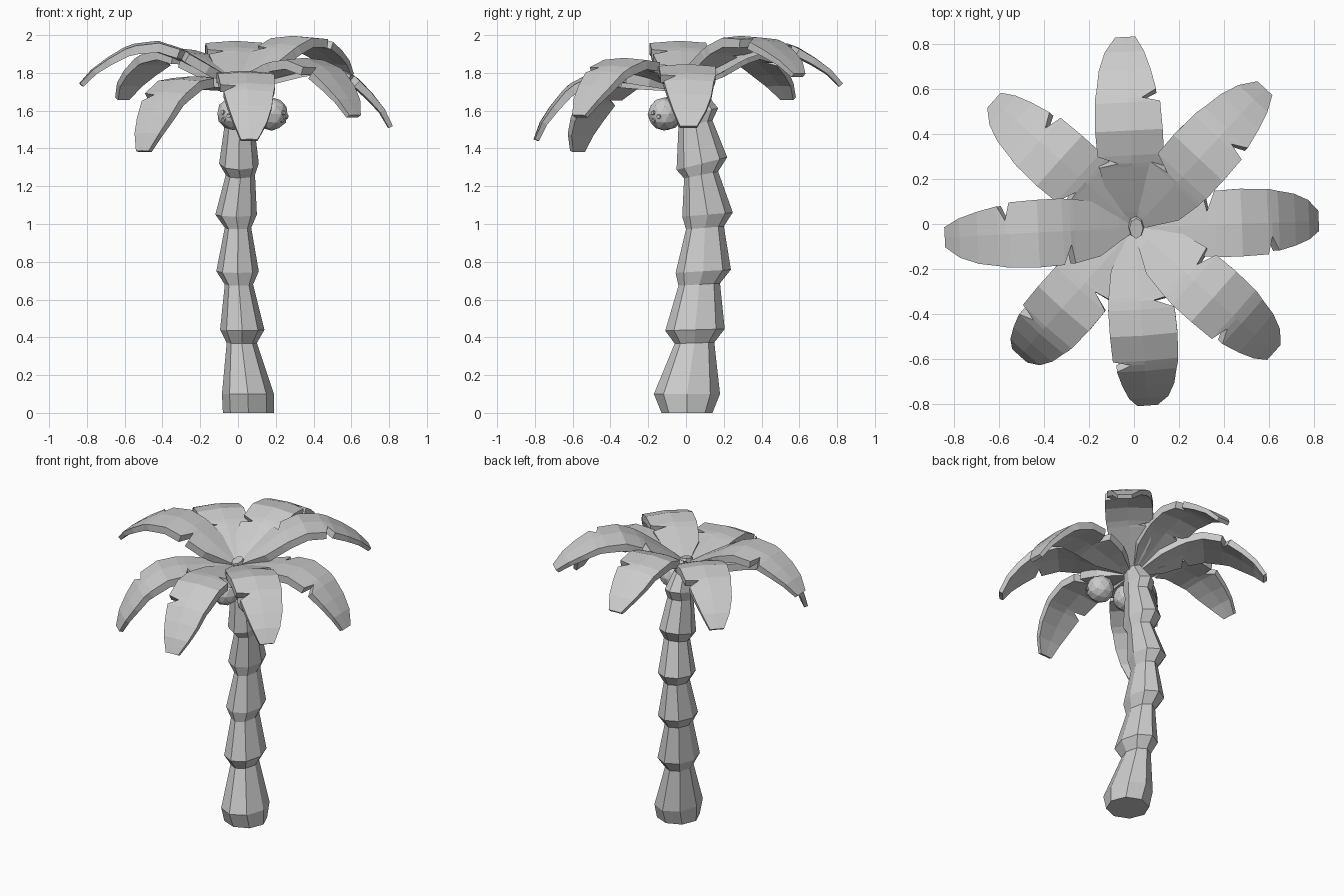
import bpy, bmesh, math
from mathutils import Matrix, Vector

cube = bpy.data.objects.get("Cube")
if cube:
    bpy.data.objects.remove(cube)

grey = bpy.data.materials.new("plain grey")
grey.use_nodes = True
colour = (0.6, 0.6, 0.6, 1)
grey.diffuse_color = colour
grey.node_tree.nodes["Principled BSDF"].inputs["Base Color"].default_value = colour


def finish(bm, name):
    bmesh.ops.recalc_face_normals(bm, faces=bm.faces)
    mesh = bpy.data.meshes.new(name)
    bm.to_mesh(mesh)
    bm.free()
    mesh.materials.append(grey)
    obj = bpy.data.objects.new(name, mesh)
    bpy.context.collection.objects.link(obj)
    return obj


# Trunk rings: height, x range, y range, backward slope
RINGS = [(0, -.08, .19, -.13, .14, 0), (.1, -.085, .19, -.17, .18, 0),
         (.37, -.06, .1, -.06, .15, .03), (.44, -.095, .14, -.11, .205, .03),
         (.68, -.07, .08, -.04, .18, .06), (.75, -.115, .11, -.055, .238, .06),
         (.98, -.07, .07, 0, .2, .08), (1.05, -.12, .1, -.02, .248, .08),
         (1.26, -.065, .09, -.01, .17, .2), (1.32, -.1, .11, -.05, .218, .25),
         (1.53, -.07, .085, -.04, .14, .2), (1.59, -.075, .09, -.06, .17, .2),
         (1.78, -.02, .04, -.065, .025, .2)]
SIDES = 8
bm = bmesh.new()
loops = []
for z, x0, x1, y0, y1, slope in RINGS:
    loop = []
    for i in range(SIDES):
        a = math.tau * i / SIDES
        dy = (y1 - y0) / 2 * math.sin(a)
        loop.append(bm.verts.new(((x0 + x1) / 2 + (x1 - x0) / 2 * math.cos(a),
                                  (y0 + y1) / 2 + dy, z + slope * dy)))
    loops.append(loop)
for low, high in zip(loops, loops[1:]):
    for i in range(SIDES):
        j = (i + 1) % SIDES
        bm.faces.new((low[i], low[j], high[j], high[i]))
bm.faces.new(loops[0])
bm.faces.new(loops[-1])
finish(bm, "trunk")

# Leaf rows: distance out, rise, left width, right width (notches are the narrow rows)
ROWS = [(0, 0, .015, .015), (.07, .045, .06, .06), (.16, .1, .12, .12),
        (.27, .165, .145, .14), (.285, .173, .06, .14), (.32, .19, .15, .145),
        (.43, .225, .155, .145), (.555, .21, .15, .14), (.575, .203, .148, .06),
        (.61, .19, .14, .125), (.7, .135, .125, .105), (.78, .075, .095, .08),
        (.845, 0, .045, .045)]


def make_leaf(name, heading, pitch):
    bm = bmesh.new()
    grid = []
    for r, rise, left, right in ROWS:
        row = []
        for s in (left, 0, -right):
            row.append(bm.verts.new((r, s, rise - .5 * s * s)))
        grid.append(row)
    for a, b in zip(grid, grid[1:]):
        for i in range(2):
            bm.faces.new((a[i], a[i + 1], b[i + 1], b[i]))
    # Underside: copy offset across the local slope, then close the rim
    rim = [e for e in bm.edges if e.is_boundary]
    top = list(bm.verts)
    copy = {}
    for i, v in enumerate(top):
        k = i // 3
        a, b = ROWS[max(k - 1, 0)], ROWS[min(k + 1, len(ROWS) - 1)]
        down = Vector((b[1] - a[1], 0, a[0] - b[0])).normalized()
        thick = .05 - .025 * max(0, (ROWS[k][0] - .5) / .345)
        copy[v] = bm.verts.new(v.co + down * thick)
    for f in list(bm.faces):
        bm.faces.new([copy[v] for v in reversed(f.verts)])
    for e in rim:
        a, b = e.verts
        bm.faces.new((a, b, copy[b], copy[a]))
    turn = Matrix.Rotation(math.radians(heading), 4, 'Z') @ Matrix.Rotation(math.radians(-pitch), 4, 'Y')
    bmesh.ops.transform(bm, matrix=Matrix.Translation((.005, -.015, 1.745)) @ turn, verts=bm.verts)
    finish(bm, name)


for name, heading, pitch in [
        ("left_leaf", 2, -15.5), ("back_left_leaf", 47, 3.5), ("back_leaf", 93, 0),
        ("back_right_leaf", 138, -5), ("right_leaf", 183, 0), ("front_right_leaf", 228, -25),
        ("front_leaf", 274, -20.5), ("front_left_leaf", 318, -11.5)]:
    make_leaf(name, heading, pitch)


# Coconuts with three small raised eyes
def make_coconut(name, centre, facing):
    bm = bmesh.new()
    radius = .088
    bmesh.ops.create_icosphere(bm, subdivisions=2, radius=radius)
    aim = Vector(facing).to_track_quat('Z', 'Y').to_matrix().to_4x4()
    for i in range(3):
        tilt = Matrix.Rotation(math.tau * i / 3, 4, 'Z') @ Matrix.Rotation(.27, 4, 'Y')
        bmesh.ops.create_cone(bm, cap_ends=True, segments=8, radius1=.013, radius2=.011, depth=.012,
                              matrix=aim @ tilt @ Matrix.Translation((0, 0, radius - .002)))
    bmesh.ops.translate(bm, vec=centre, verts=bm.verts)
    finish(bm, name)


make_coconut("right_coconut", (-.025, -.1, 1.585), (-.5, -.8, -.15))
make_coconut("left_coconut", (.178, -.115, 1.582), (.75, -.55, -.15))
